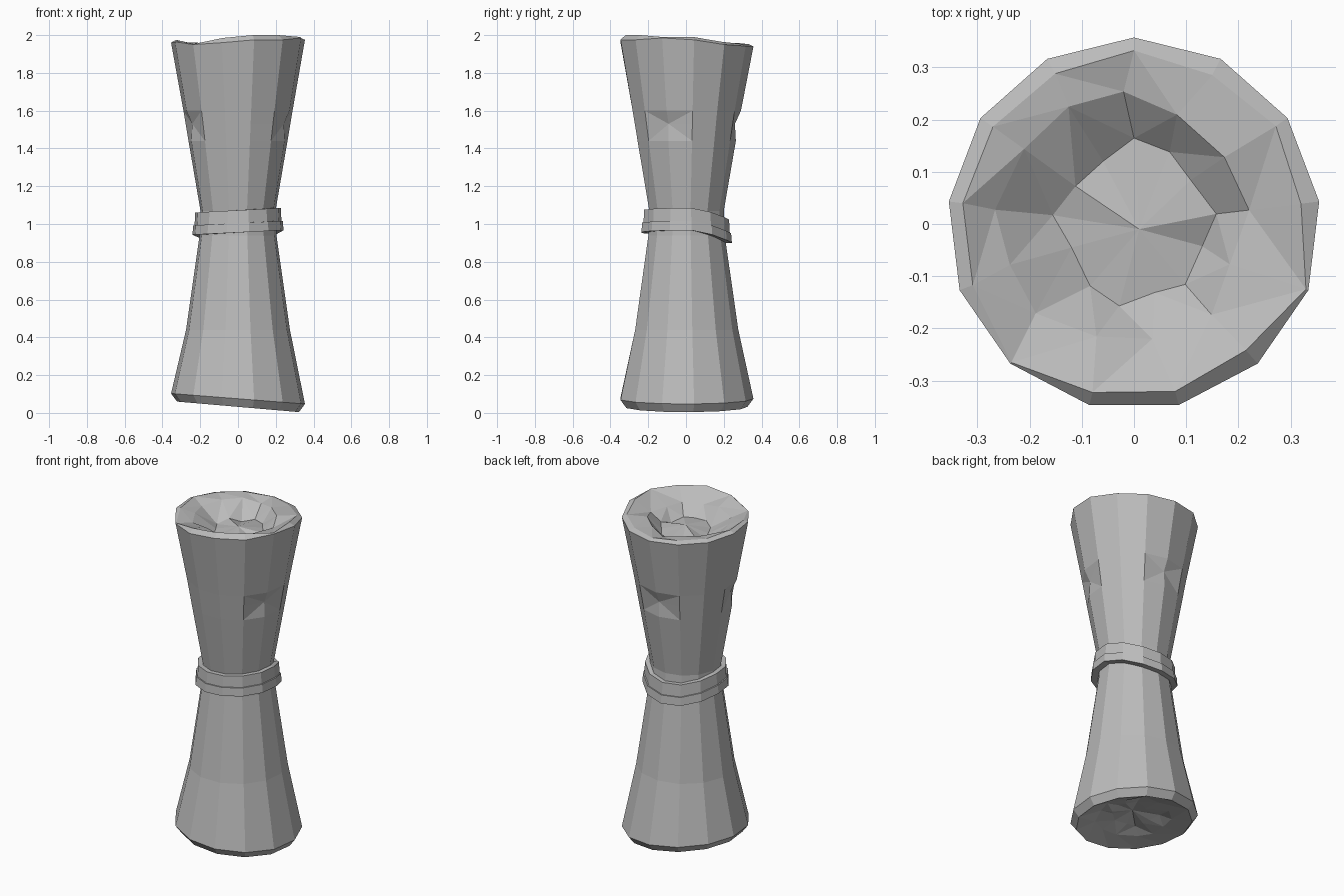
import bpy, bmesh, random
from math import cos, sin, pi, radians
from mathutils import Vector

random.seed(4)
SIDES = 13

cube = bpy.data.objects.get("Cube")
if cube:
    bpy.data.objects.remove(cube, do_unlink=True)

grey = bpy.data.materials.new("plain grey")
grey.use_nodes = True
colour = (0.5, 0.5, 0.5, 1)
grey.diffuse_color = colour
grey.node_tree.nodes["Principled BSDF"].inputs["Base Color"].default_value = colour


def angle(i):
    return pi / 2 + 2 * pi * i / SIDES


def ring(bm, radius, height, cx=0, cy=0):
    """Ring of vertices; radius and height are functions of the side index."""
    return [bm.verts.new((cx + radius(i) * cos(angle(i)),
                          cy + radius(i) * sin(angle(i)), height(i)))
            for i in range(SIDES)]


def bridge(bm, low, high, split=False):
    faces = []
    for i in range(SIDES):
        j = (i + 1) % SIDES
        faces.append(bm.faces.new((low[i], low[j], high[j], high[i])))
    if split:
        bmesh.ops.triangulate(bm, faces=faces)


def fan(bm, verts, tip):
    centre = bm.verts.new(tip)
    for i in range(SIDES):
        bm.faces.new((verts[i], verts[(i + 1) % SIDES], centre))


def finish(bm, name):
    bmesh.ops.recalc_face_normals(bm, faces=bm.faces)
    mesh = bpy.data.meshes.new(name)
    bm.to_mesh(mesh)
    bm.free()
    mesh.materials.append(grey)
    obj = bpy.data.objects.new(name, mesh)
    bpy.context.collection.objects.link(obj)


def flat(value):
    return lambda i: value


def rough(value, amount):
    return lambda i: value + random.uniform(-amount, amount)


# Flared bundle, pinched at the waist, with hollowed ends
bm = bmesh.new()
rim_z = [1.94, 1.945, 1.95, 1.96, 1.965, 1.95, 1.96, 1.975, 1.975, 1.985, 1.975, 1.95, 1.942]
lip_r = [.332, .325, .328, .33, .33, .354, .332, .33, .323, .352, .322, .33, .322]
lip_up = [.012, .012, .012, .015, .005, .003, .025, .025, .025, .005, .015, .015, .012]
dents = (0, 4, 9)


def tilt(z):
    return lambda i: z - .028 * cos(angle(i))


rings = [
    ring(bm, rough(.12, .03), rough(.085, .012)),
    ring(bm, rough(.21, .02), rough(.07, .01)),
    ring(bm, flat(.325), tilt(.032)),
    ring(bm, flat(.357), tilt(.075)),
    ring(bm, flat(.277), flat(.44)),
    ring(bm, flat(.205), flat(.94)),
    ring(bm, flat(.2), flat(1.07)),
    ring(bm, flat(.264), flat(1.44)),
    ring(bm, lambda i: .279 - (.02 if i in dents else 0), flat(1.53)),
    ring(bm, flat(.291), flat(1.6)),
    ring(bm, flat(.357), lambda i: rim_z[i]),
    ring(bm, lambda i: lip_r[i], lambda i: rim_z[i] + lip_up[i]),
    ring(bm, rough(.235, .02), rough(1.945, .012), -.02, 0),
    ring(bm, rough(.14, .025), rough(1.875, .015)),
]
for k in range(len(rings) - 1):
    bridge(bm, rings[k], rings[k + 1], split=k in (0, 1, 7, 8, 11, 12))
fan(bm, rings[0], (.02, .01, .1))
fan(bm, rings[-1], (.01, -.01, 1.9))
finish(bm, "bundle")


# Two flat ties around the waist, sagging at the back
def tie(name, radius, base, height, sag):
    bm = bmesh.new()

    def level(z):
        return lambda i: (z + .012 * cos(angle(i))
                          - sag * max(0, sin(angle(i)) - .3) / .7)

    loops = [ring(bm, flat(r), level(z)) for r, z in (
        (.18, base), (radius, base), (radius - .004, base + height),
        (.18, base + height))]
    for k in range(4):
        bridge(bm, loops[k], loops[(k + 1) % 4])
    finish(bm, name)


tie("upper_tie", .232, 1.0, .073, .05)
tie("lower_tie", .243, .955, .05, .055)
